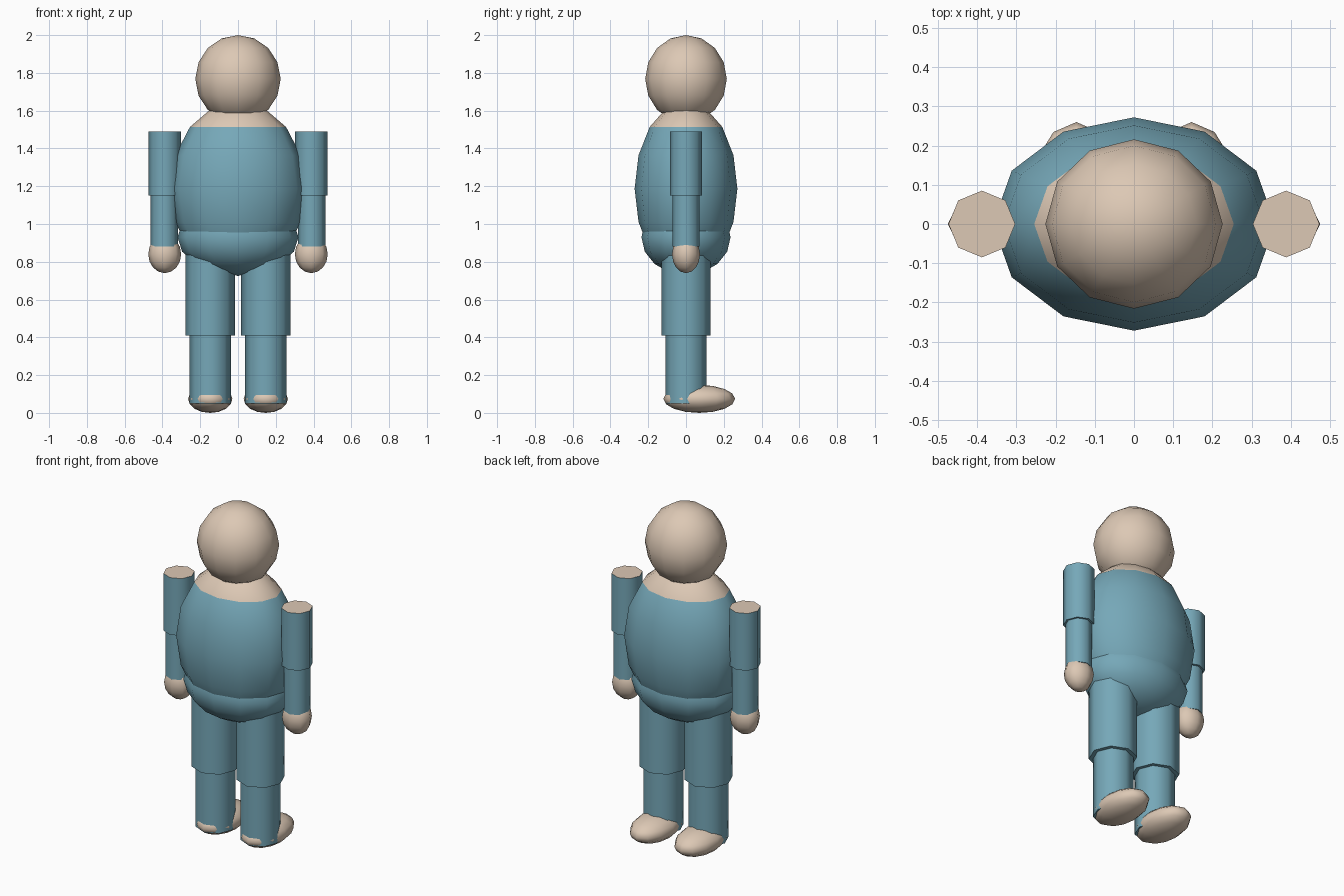
import bpy, math

if "Cube" in bpy.data.objects:
    bpy.data.objects.remove(bpy.data.objects["Cube"])


def material(name, rgb):
    m = bpy.data.materials.new(name)
    m.diffuse_color = (*rgb, 1)
    m.use_nodes = True
    m.node_tree.nodes["Principled BSDF"].inputs["Base Color"].default_value = m.diffuse_color
    return m


skin = material("skin", (0.72, 0.58, 0.46))
cloth = material("blue_cloth", (0.18, 0.39, 0.48))


def finish(name, mats):
    ob = bpy.context.object
    ob.name = name
    for m in mats:
        ob.data.materials.append(m)
    bpy.ops.object.transform_apply(location=True, rotation=True, scale=True)
    bpy.ops.object.shade_smooth_by_angle(angle=math.radians(60))
    return ob


def ellipsoid(name, center, radii, mats, segments=12, rings=8):
    bpy.ops.mesh.primitive_uv_sphere_add(segments=segments, ring_count=rings,
                                         radius=1, location=center)
    bpy.context.object.scale = radii
    return finish(name, mats)


def limb(name, x, r, z0, z1, mats):
    # eight-sided tube with its corners on the axes
    bpy.ops.mesh.primitive_cylinder_add(vertices=8, radius=r, depth=z1 - z0,
                                        location=(x, 0, (z0 + z1) / 2))
    return finish(name, mats)


def skin_above(ob, z):
    for p in ob.data.polygons:
        p.material_index = 1 if p.center.z > z else 0


# Head and body
ellipsoid("head", (0, 0, 1.768), (0.226, 0.216, 0.232), [skin])
torso = ellipsoid("torso", (0, 0, 1.187), (0.36, 0.272, 0.462), [cloth, skin])
skin_above(torso, 1.515)   # bare shoulders above the collar
ellipsoid("hips", (0, 0, 0.93), (0.32, 0.236, 0.20), [cloth])

# Arms and legs on both sides
for side, s in (("left", -1), ("right", 1)):
    sleeve = limb(side + "_upper_arm", s * 0.388, 0.085, 1.15, 1.49, [cloth, skin])
    skin_above(sleeve, 1.48)   # bare top cap
    limb(side + "_forearm", s * 0.39, 0.072, 0.88, 1.15, [cloth])
    ellipsoid(side + "_hand", (s * 0.388, 0, 0.84), (0.087, 0.074, 0.10), [skin], 8, 8)
    limb(side + "_thigh", s * 0.148, 0.131, 0.41, 0.86, [cloth])
    limb(side + "_shin", s * 0.147, 0.109, 0.05, 0.41, [cloth])
    ellipsoid(side + "_foot", (s * 0.147, 0.07, 0.074), (0.117, 0.19, 0.074), [skin])
